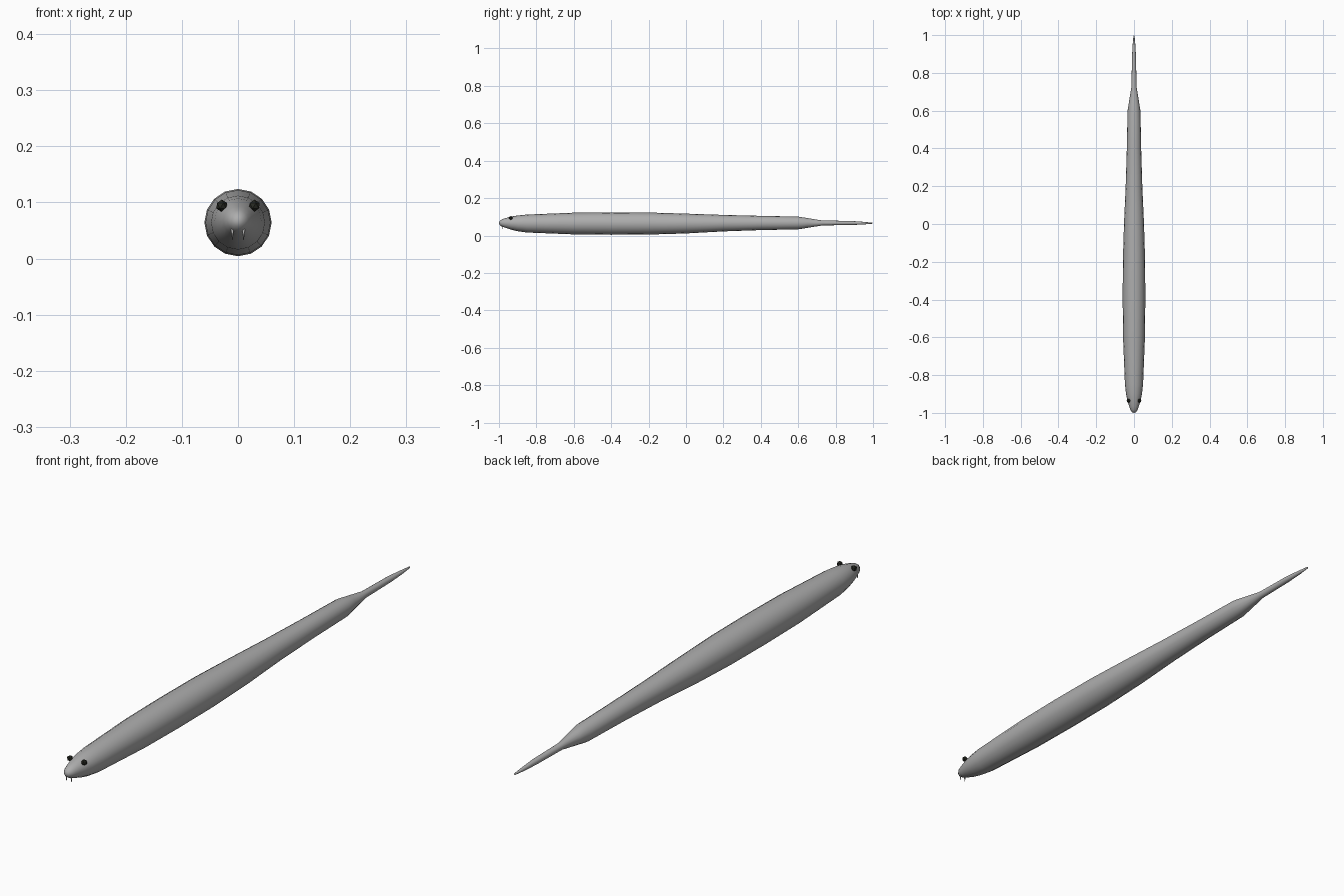
import bpy, bmesh, math
from mathutils import Vector

cube = bpy.data.objects.get("Cube")
if cube:
    bpy.data.objects.remove(cube, do_unlink=True)


def material(name, rgb):
    m = bpy.data.materials.new(name)
    m.use_nodes = True
    m.diffuse_color = (*rgb, 1)
    m.node_tree.nodes["Principled BSDF"].inputs["Base Color"].default_value = (*rgb, 1)
    return m


GREY = material("body grey", (0.42, 0.42, 0.42))
DARK = material("eye black", (0.02, 0.022, 0.016))


def finish(bm, name, mat, smooth=True):
    bmesh.ops.recalc_face_normals(bm, faces=bm.faces)
    me = bpy.data.meshes.new(name)
    bm.to_mesh(me)
    bm.free()
    me.materials.append(mat)
    for p in me.polygons:
        p.use_smooth = smooth
    ob = bpy.data.objects.new(name, me)
    bpy.context.collection.objects.link(ob)
    return ob


# Body: round rings along y, given as (y, radius, centre height)
SIDES = 16
RINGS = [(-0.997, 0.010, 0.067), (-0.985, 0.019, 0.067), (-0.965, 0.026, 0.067),
         (-0.935, 0.035, 0.066), (-0.90, 0.042, 0.065), (-0.85, 0.048, 0.064),
         (-0.75, 0.052, 0.064), (-0.6, 0.058, 0.064), (-0.4, 0.060, 0.064),
         (-0.2, 0.059, 0.064), (0, 0.053, 0.064), (0.2, 0.044, 0.066),
         (0.4, 0.038, 0.067), (0.6, 0.034, 0.067), (0.65, 0.026, 0.067),
         (0.73, 0.013, 0.067), (0.88, 0.011, 0.067), (0.95, 0.007, 0.066),
         (0.995, 0.003, 0.066)]
bm = bmesh.new()
loops = []
for y, r, z in RINGS:
    angles = [2 * math.pi * i / SIDES for i in range(SIDES)]
    loops.append([bm.verts.new((r * math.cos(a), y, z + r * math.sin(a))) for a in angles])
for a, b in zip(loops, loops[1:]):
    for i in range(SIDES):
        j = (i + 1) % SIDES
        bm.faces.new((a[i], a[j], b[j], b[i]))
# Snout and tail tips
for loop, y in ((loops[0], -1), (loops[-1], 1)):
    tip = bm.verts.new((0, y, 0.067))
    for i in range(SIDES):
        bm.faces.new((loop[i], loop[(i + 1) % SIDES], tip))
finish(bm, "body", GREY)

for side, x in (("left", 1), ("right", -1)):
    # Eyes: small faceted balls
    bm = bmesh.new()
    bmesh.ops.create_icosphere(bm, subdivisions=1, radius=0.011)
    bmesh.ops.translate(bm, verts=bm.verts, vec=Vector((0.029 * x, -0.936, 0.094)))
    finish(bm, side + "_eye", DARK, False)

    # Fangs: thin cones pointing down from the snout
    bm = bmesh.new()
    bmesh.ops.create_cone(bm, cap_ends=True, segments=8, radius1=0.0005,
                          radius2=0.003, depth=0.02)
    bmesh.ops.translate(bm, verts=bm.verts, vec=Vector((0.010 * x, -0.983, 0.043)))
    finish(bm, side + "_fang", GREY)
